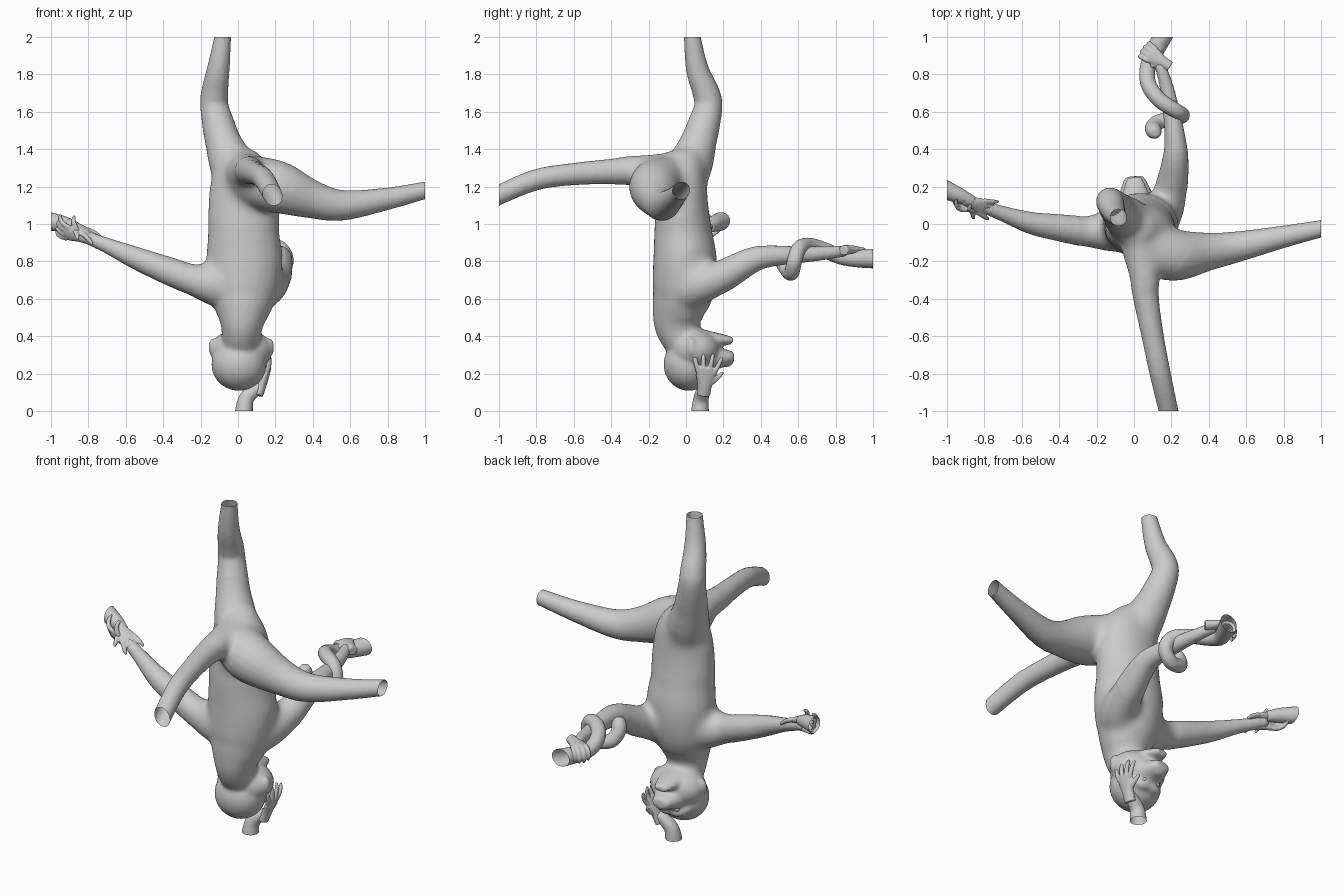
import bpy, bmesh, math
from mathutils import Vector as V, Matrix


def spline(keys, n=6):
    """Smooth Catmull-Rom samples through rows of numbers."""
    k = [V(p) for p in keys]
    k = [k[0] * 2 - k[1]] + k + [k[-1] * 2 - k[-2]]
    out = []
    for a, b, c, d in zip(k, k[1:], k[2:], k[3:]):
        for i in range(n):
            t = i / n
            out.append(0.5 * (2 * b + (c - a) * t + (2 * a - 5 * b + 4 * c - d) * t * t
                              + (3 * b - a - 3 * c + d) * t ** 3))
    return out + [k[-2]]


def tube(bm, keys, ref=(0.31, 0.2, 0.93), sides=20):
    """Closed tube; each key is x, y, z, radius (and optional second radius)."""
    rows = spline([tuple(p) if len(p) == 5 else tuple(p) + (p[3],) for p in keys])
    pts = [V(r[:3]) for r in rows]
    rings, u = [], None
    for i, r in enumerate(rows):
        t = (pts[min(i + 1, len(pts) - 1)] - pts[max(i - 1, 0)]).normalized()
        u = V(ref).cross(t) if u is None else u - t * u.dot(t)
        u.normalize()
        v = t.cross(u)
        rings.append([bm.verts.new(pts[i] + u * (math.cos(a) * r[3]) + v * (math.sin(a) * r[4]))
                      for a in (2 * math.pi * j / sides for j in range(sides))])
    for a, b in zip(rings, rings[1:]):
        for j in range(sides):
            k = (j + 1) % sides
            bm.faces.new((a[j], a[k], b[k], b[j]))
    bm.faces.new(rings[0][::-1])
    bm.faces.new(rings[-1])


def ball(bm, c, r):
    bmesh.ops.create_icosphere(bm, subdivisions=4, radius=1,
                               matrix=Matrix.Translation(c) @ Matrix.Diagonal((*r, 1)))


def finish(name, bm, voxel, smooth, joints=()):
    """Fuse the pieces into one skin and cut it open at the unit cell's walls."""
    bmesh.ops.recalc_face_normals(bm, faces=bm.faces)
    me = bpy.data.meshes.new(name)
    bm.to_mesh(me)
    bm.free()
    ob = bpy.data.objects.new(name, me)
    bpy.context.collection.objects.link(ob)
    m = ob.modifiers.new("fuse", 'REMESH')
    m.mode, m.voxel_size = 'VOXEL', voxel
    m = ob.modifiers.new("soften", 'SMOOTH')
    m.factor, m.iterations = 0.5, smooth
    dg = bpy.context.evaluated_depsgraph_get()
    skin = bpy.data.meshes.new_from_object(ob.evaluated_get(dg))
    ob.modifiers.clear()
    bm = bmesh.new()
    bm.from_mesh(skin)
    # extra blending where limbs meet the trunk
    for grow in (0.8, 0.9, 1.0):
        near = [v for v in bm.verts if any((v.co - V(c)).length < r * grow for c, r in joints)]
        for _ in range(12 if near else 0):
            bmesh.ops.smooth_vert(bm, verts=near, factor=0.5,
                                  use_axis_x=True, use_axis_y=True, use_axis_z=True)
    for axis in range(3):
        for s in (-1, 1):
            no = V((0, 0, 0))
            no[axis] = s
            co = V((0, 0, 1)) + no
            bmesh.ops.bisect_plane(bm, geom=bm.verts[:] + bm.edges[:] + bm.faces[:],
                                   plane_co=co, plane_no=no, clear_outer=True)
    for f in bm.faces:
        f.smooth = True
    bm.to_mesh(skin)
    bm.free()
    ob.data = skin


def hand(name, wrist, d, n, curl, spread, length, thumb, k=1.0):
    """Palm, four fingers and a thumb; d points along the hand, n out of the palm."""
    w, d, n = V(wrist), V(d).normalized(), V(n)
    n = (n - d * n.dot(d)).normalized()
    s = n.cross(d)
    bm = bmesh.new()
    tube(bm, [(*(w - d * 0.05 * k), 0.03 * k, 0.028), (*w, 0.033 * k, 0.025),
              (*(w + d * 0.045 * k), 0.044 * k, 0.02), (*(w + d * 0.085 * k), 0.038 * k, 0.014)], ref=n)

    def finger(p, f, size, r):
        f, a, keys = f.normalized(), 0, []
        for i in range(5):
            keys.append((*p, r * (1, 1, 0.95, 0.85, 0.5)[i]))
            a += curl * (0.4 if i == 0 else 1)
            p = p + (f * math.cos(a) + n * math.sin(a)) * size / 4
        tube(bm, keys, ref=n, sides=12)

    for i in range(4):
        o = i - 1.5
        finger(w + (d * 0.06 + s * o * 0.024) * k, d + s * o * spread,
               length * (1 - 0.09 * abs(o)), 0.0135)
    finger(w + (d * 0.01 + s * thumb * 0.025) * k, d * 0.7 + s * thumb * 0.7, length * 0.8, 0.014)
    finish(name, bm, 0.0055, 3)


# Upside-down body with head, limbs and tail fused together
bm = bmesh.new()
tube(bm, [(-0.01, -0.01, 1.38, 0.1, 0.1), (0.02, -0.015, 1.25, 0.17, 0.125), (0.03, -0.02, 1.1, 0.19, 0.14),
          (0.03, -0.015, 0.95, 0.19, 0.155), (0.035, -0.005, 0.8, 0.205, 0.17),
          (0.03, -0.015, 0.65, 0.19, 0.165), (0.025, -0.04, 0.54, 0.15, 0.14),
          (0.02, -0.045, 0.45, 0.112, 0.12), (0.015, 0, 0.34, 0.1, 0.1)], ref=(0, 1, 0), sides=32)
# leg reaching up
tube(bm, [(0, -0.01, 1.2, 0.11), (-0.04, 0.03, 1.33, 0.12), (-0.085, 0.073, 1.46, 0.097),
          (-0.125, 0.118, 1.62, 0.077), (-0.125, 0.108, 1.7, 0.073), (-0.105, 0.06, 1.83, 0.061),
          (-0.082, 0.034, 2, 0.046), (-0.08, 0.033, 2.06, 0.045)])
# leg reaching sideways
tube(bm, [(0.03, -0.06, 1.24, 0.12), (0.1, -0.12, 1.225, 0.14), (0.22, -0.165, 1.195, 0.14),
          (0.4, -0.147, 1.13, 0.102), (0.56, -0.12, 1.1, 0.082), (0.8, -0.068, 1.135, 0.06),
          (1, -0.025, 1.18, 0.047), (1.06, -0.01, 1.19, 0.046)])
# tail
tube(bm, [(0.03, 0.02, 1.25, 0.11), (0.04, -0.13, 1.27, 0.108), (0.055, -0.27, 1.285, 0.083),
          (0.065, -0.4, 1.28, 0.069), (0.1, -0.6, 1.267, 0.06), (0.14, -0.8, 1.237, 0.057),
          (0.185, -1, 1.155, 0.053), (0.2, -1.06, 1.12, 0.053)])
# arm reaching sideways
tube(bm, [(0.02, -0.02, 0.66, 0.13), (-0.14, -0.035, 0.68, 0.115), (-0.25, -0.04, 0.705, 0.085),
          (-0.4, -0.02, 0.76, 0.073), (-0.55, 0.005, 0.82, 0.06), (-0.7, 0.055, 0.885, 0.042),
          (-0.8, 0.09, 0.925, 0.035), (-0.87, 0.11, 0.95, 0.03)])
# arm reaching backwards
tube(bm, [(0.07, -0.03, 0.64, 0.13), (0.155, 0.06, 0.67, 0.11), (0.2, 0.2, 0.725, 0.088),
          (0.222, 0.35, 0.805, 0.07), (0.22, 0.45, 0.828, 0.058), (0.2, 0.6, 0.835, 0.046),
          (0.17, 0.75, 0.845, 0.037), (0.135, 0.86, 0.858, 0.03)])
# skull and face
ball(bm, (0.005, 0.015, 0.25), (0.147, 0.135, 0.142))
ball(bm, (0.018, 0.05, 0.325), (0.167, 0.135, 0.115))
# snout, lower jaw, brow, nose, ears
tube(bm, [(0.02, 0.04, 0.29, 0.12, 0.1), (0.01, 0.13, 0.285, 0.1, 0.075), (0.005, 0.2, 0.285, 0.075, 0.05),
          (0, 0.255, 0.288, 0.05, 0.03)], ref=(0, 0, 1))
tube(bm, [(0.02, 0.02, 0.385, 0.1, 0.07), (0.01, 0.12, 0.385, 0.08, 0.045), (0.005, 0.2, 0.38, 0.06, 0.03),
          (0, 0.25, 0.375, 0.04, 0.02)], ref=(0, 0, 1))
tube(bm, [(-0.09, 0.09, 0.225, 0.026), (-0.04, 0.13, 0.2, 0.028), (0.01, 0.135, 0.2, 0.024),
          (0.06, 0.13, 0.2, 0.028), (0.115, 0.09, 0.225, 0.026)])
ball(bm, (0.003, 0.22, 0.255), (0.035, 0.025, 0.022))
for x in (-0.135, 0.17):
    ball(bm, (x, 0.03, 0.34), (0.024, 0.025, 0.05))
finish("body", bm, 0.011, 7, [((0.02, -0.03, 1.27), 0.3), ((-0.16, -0.03, 0.7), 0.16),
                              ((0.17, 0.07, 0.7), 0.17), ((0.02, -0.03, 0.47), 0.13)])

# Eyes
for side, x in (("left", -0.04), ("right", 0.05)):
    bm = bmesh.new()
    ball(bm, (x, 0.145, 0.228), (0.02, 0.02, 0.018))
    finish(side + "_eye", bm, 0.005, 1)

# Limb ends of the neighbours entering the cell
bm = bmesh.new()
tube(bm, [(0.03, 0.075, -0.06, 0.049), (0.032, 0.075, 0, 0.048), (0.042, 0.08, 0.06, 0.042),
          (0.075, 0.088, 0.1, 0.038), (0.12, 0.1, 0.135, 0.03)])
finish("lower_wrist", bm, 0.008, 4)
bm = bmesh.new()
tube(bm, [(-1.06, 0.21, 1.025, 0.052), (-1, 0.18, 1.012, 0.05), (-0.93, 0.15, 1, 0.042),
          (-0.86, 0.12, 0.98, 0.03)])
finish("side_wrist", bm, 0.008, 4)
bm = bmesh.new()
tube(bm, [(0.18, 1.06, 0.815, 0.055), (0.15, 1, 0.815, 0.053), (0.11, 0.92, 0.815, 0.048),
          (0.072, 0.83, 0.825, 0.043), (0.08, 0.74, 0.86, 0.043), (0.14, 0.66, 0.885, 0.042),
          (0.225, 0.605, 0.87, 0.041), (0.258, 0.58, 0.8, 0.041), (0.21, 0.565, 0.74, 0.041),
          (0.13, 0.545, 0.75, 0.041), (0.1, 0.515, 0.8, 0.042), (0.108, 0.495, 0.845, 0.042),
          (0.112, 0.488, 0.88, 0.026)])
finish("coiled_tail", bm, 0.009, 4)

# Hands: wrist, direction, palm normal, curl, finger spread, finger length, thumb side, palm size
hand("head_hand", (0.128, 0.1, 0.14), (0.4, 0.12, 1), (-1, 0, 0.3), 0.17, 0.25, 0.115, 1, 1.2)
hand("side_hand", (-0.85, 0.09, 0.935), (-0.85, 0.08, 0.25), (0, 0.8, 0.6), 0.42, 0.1, 0.13, 1)
hand("gripping_foot", (-0.87, 0.115, 0.985), (0.85, -0.35, -0.43), (0, 0.3, -0.95), 0.12, 0.15, 0.11, 1)
hand("back_hand", (0.15, 0.868, 0.862), (-0.75, 0.5, 0.05), (0, 0, -1), 0.6, 0.08, 0.13, -1)
